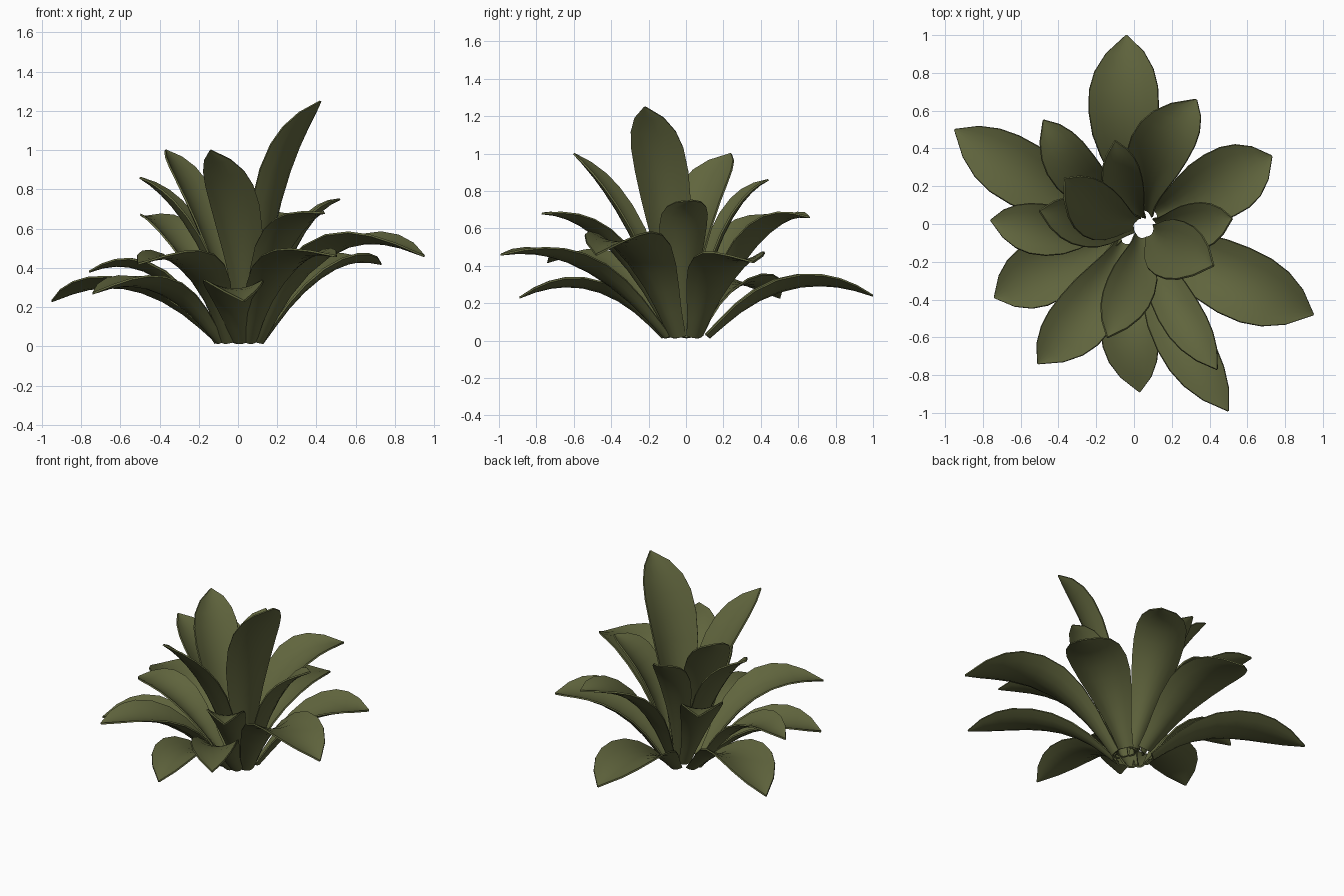
import bpy, bmesh, math
from mathutils import Vector

if "Cube" in bpy.data.objects:
    bpy.data.objects.remove(bpy.data.objects["Cube"])

green = bpy.data.materials.new("olive_leaf_green")
green.diffuse_color = (0.117, 0.129, 0.047, 1)
green.use_nodes = True
green.node_tree.nodes["Principled BSDF"].inputs["Base Color"].default_value = green.diffuse_color

# relative width along the leaf: (curve parameter, fraction of full width)
WIDTH = [(0, .26), (.1, .38), (.2, .54), (.32, .74), (.45, .92), (.58, 1), (.7, .98),
         (.8, .84), (.9, .54), (1, .02)]
ACROSS = [-1, -.66, -.33, 0, .33, .66, 1]


def leaf(name, centre, tip, arch_z, arch_r, width, bow, base_r, base_z):
    """Channelled pointed leaf swept along an arching curve from the crown.
    bow pushes the middle sideways (positive is anticlockwise from above)."""
    tip = Vector(tip)
    out = Vector((tip.x - centre.x, tip.y - centre.y, 0)).normalized()
    side = Vector((-out.y, out.x, 0))
    p0 = centre + out * base_r + Vector((0, 0, base_z))
    p1 = p0.lerp(tip, arch_r) + side * bow * 2
    p1.z = arch_z
    bm = bmesh.new()
    rows = []
    for t, w in WIDTH:
        c = p0 * (1 - t) ** 2 + p1 * 2 * t * (1 - t) + tip * t * t
        tangent = ((p1 - p0) * (1 - t) + (tip - p1) * t).normalized()
        up = tangent.cross(side).normalized()
        if up.z < 0:
            up = -up
        half = width * w / 2
        lift = half * (0.55 - 0.35 * t)          # edges curl up, most at the base
        rows.append([bm.verts.new(c + side * half * s + up * lift * (s * s - 0.3 * (t > .05)))
                     for s in ACROSS])
    for a, b in zip(rows, rows[1:]):
        for i in range(len(ACROSS) - 1):
            bm.faces.new((a[i], a[i + 1], b[i + 1], b[i]))
    bmesh.ops.recalc_face_normals(bm, faces=bm.faces)
    me = bpy.data.meshes.new(name)
    bm.to_mesh(me)
    bm.free()
    me.materials.append(green)
    ob = bpy.data.objects.new(name, me)
    bpy.context.collection.objects.link(ob)
    mod = ob.modifiers.new("thickness", 'SOLIDIFY')
    mod.thickness = 0.01
    mod.offset = 0
    bpy.ops.object.select_all(action='DESELECT')
    ob.select_set(True)
    bpy.context.view_layer.objects.active = ob
    bpy.ops.object.modifier_apply(modifier=mod.name)
    bpy.ops.object.shade_smooth_by_angle(angle=math.radians(40))


# low, spreading leaves: tip, arch height, arch reach, width, bow
outer = [
    ((-.04, 1.0, .24), .46, .45, .37, .035),
    ((.73, .36, .42), .54, .45, .36, -.015),
    ((.95, -.48, .46), .75, .38, .38, -.03),
    ((.50, -.99, .46), .56, .42, .28, -.055),
    ((.03, -.89, .23), .45, .45, .30, -.05),
    ((-.51, -.74, .42), .59, .42, .32, .055),
    ((-.74, -.39, .27), .45, .45, .34, .0),
    ((-.76, .02, .38), .55, .45, .27, .045),
    ((-.95, .50, .23), .48, .42, .34, .045),
]
# middle ring
middle = [
    ((.33, .66, .66), .74, .42, .32, .075),
    ((.52, .03, .75), .69, .38, .25, -.03),
    ((.44, -.77, .68), .69, .40, .23, -.035),
    ((-.48, .55, .66), .70, .45, .26, .06),
]
# upright leaves of the heart
heart = [
    ((.42, -.22, 1.25), .95, .16, .32, -.03),
    ((-.14, -.60, 1.0), .74, .35, .26, .035),
    ((-.50, .07, .86), .71, .36, .26, .02),
    ((-.37, .24, 1.0), .80, .34, .29, .06),
    ((-.10, .44, .86), .76, .36, .21, .03),
]
for ring, leaves, c, r, z in (("outer", outer, (.01, 0, 0), .125, .015),
                              ("middle", middle, (.03, -.01, 0), .09, .03),
                              ("heart", heart, (.05, -.02, 0), .06, .045)):
    for i, (tip, az, ar, w, bow) in enumerate(leaves):
        leaf(f"{ring}_leaf_{i + 1}", Vector(c), tip, az, ar, w, bow, r, z)
